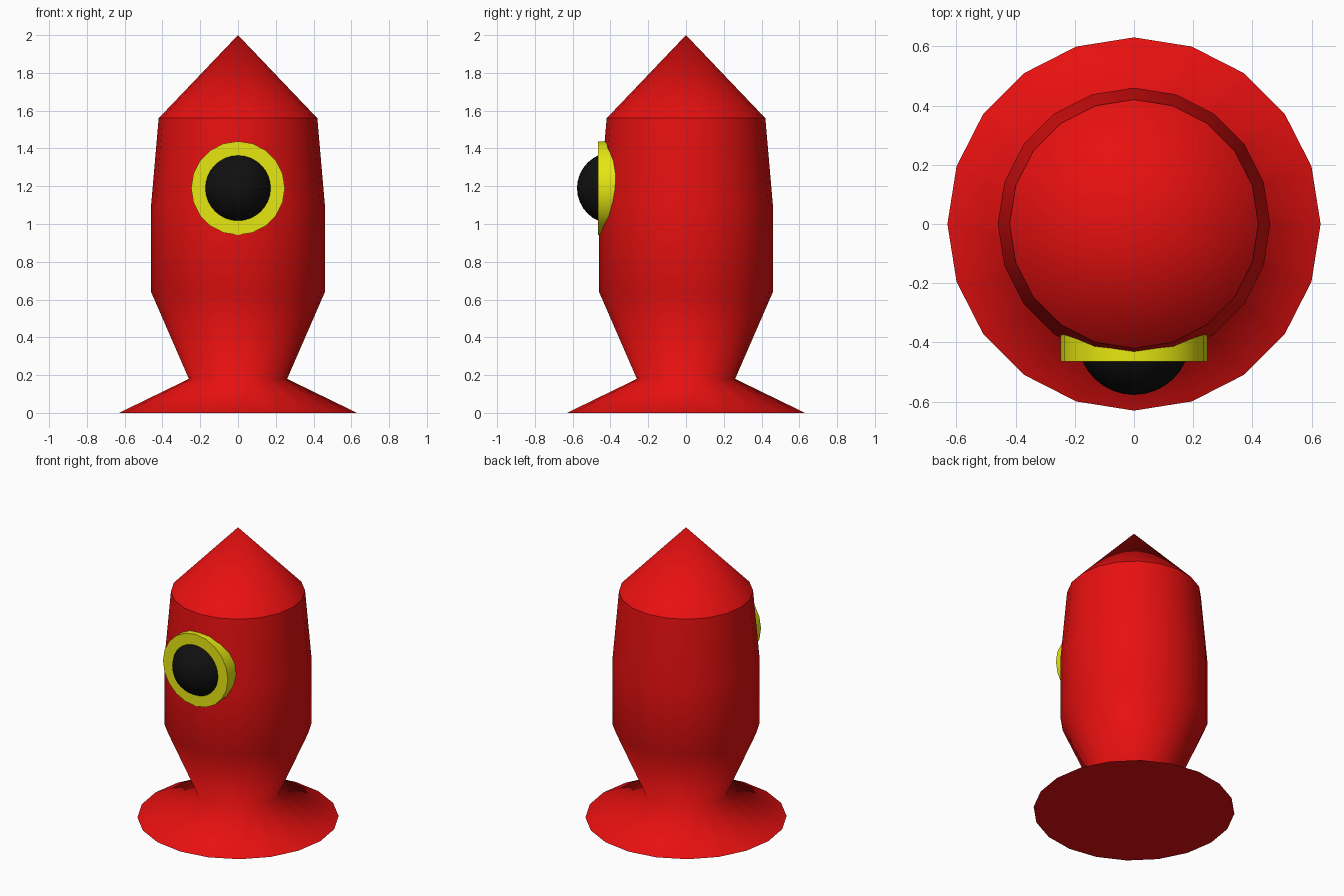
import bpy
import math

cube = bpy.data.objects.get("Cube")
if cube:
    bpy.data.objects.remove(cube, do_unlink=True)

SIDES = 20
WINDOW_Z = 1.19


def material(name, color):
    mat = bpy.data.materials.new(name)
    mat.use_nodes = True
    mat.diffuse_color = (*color, 1)
    bsdf = next(n for n in mat.node_tree.nodes if n.type == 'BSDF_PRINCIPLED')
    bsdf.inputs["Base Color"].default_value = (*color, 1)
    return mat


def lathe(name, profile, mat, cap_bottom=False, cap_top=False):
    """Revolve (radius, height) pairs about z; a zero radius closes to a tip."""
    verts, rings, faces = [], [], []
    for r, z in profile:
        start = len(verts)
        count = SIDES if r > 0 else 1
        for i in range(count):
            a = math.tau * i / SIDES
            verts.append((r * math.cos(a), r * math.sin(a), z))
        rings.append([start + i % count for i in range(SIDES)])
    for low, high in zip(rings, rings[1:]):
        for i in range(SIDES):
            j = (i + 1) % SIDES
            loop = [low[i], low[j], high[j], high[i]]
            faces.append(list(dict.fromkeys(loop)))
    flat = []
    if cap_bottom:
        flat.append(len(faces))
        faces.append(rings[0][::-1])
    if cap_top:
        flat.append(len(faces))
        faces.append(rings[-1])
    mesh = bpy.data.meshes.new(name)
    mesh.from_pydata(verts, [], faces)
    mesh.materials.append(mat)
    # Rounded sides, flat caps with crisp rims
    rims = {k for f in flat for k in mesh.polygons[f].edge_keys}
    for poly in mesh.polygons:
        poly.use_smooth = poly.index not in flat
    for edge in mesh.edges:
        edge.use_edge_sharp = edge.key in rims
    obj = bpy.data.objects.new(name, mesh)
    bpy.context.collection.objects.link(obj)
    return obj


red = material("red", (0.8, 0.005, 0.005))
yellow = material("yellow", (0.8, 0.8, 0.006))
black = material("black", (0.005, 0.005, 0.005))

# Body with flared foot, and pointed nose
lathe("body", [(0.63, 0), (0.26, 0.18), (0.46, 0.64), (0.46, 1.1), (0.42, 1.56)],
      red, cap_bottom=True)
lathe("nose_cone", [(0.42, 1.56), (0, 2)], red)

# Porthole frame, facing the front
frame = lathe("window_frame", [(0.248, 0), (0.248, 0.165)], yellow,
              cap_bottom=True, cap_top=True)
frame.rotation_euler.x = math.pi / 2
frame.location = (0, -0.3, WINDOW_Z)

# Domed glass
bpy.ops.mesh.primitive_uv_sphere_add(segments=32, ring_count=16, radius=0.19,
                                     location=(0, -0.387, WINDOW_Z),
                                     rotation=(math.pi / 2, 0, 0))
glass = bpy.context.object
glass.name = "window_glass"
glass.data.materials.append(black)
bpy.ops.object.shade_smooth()
